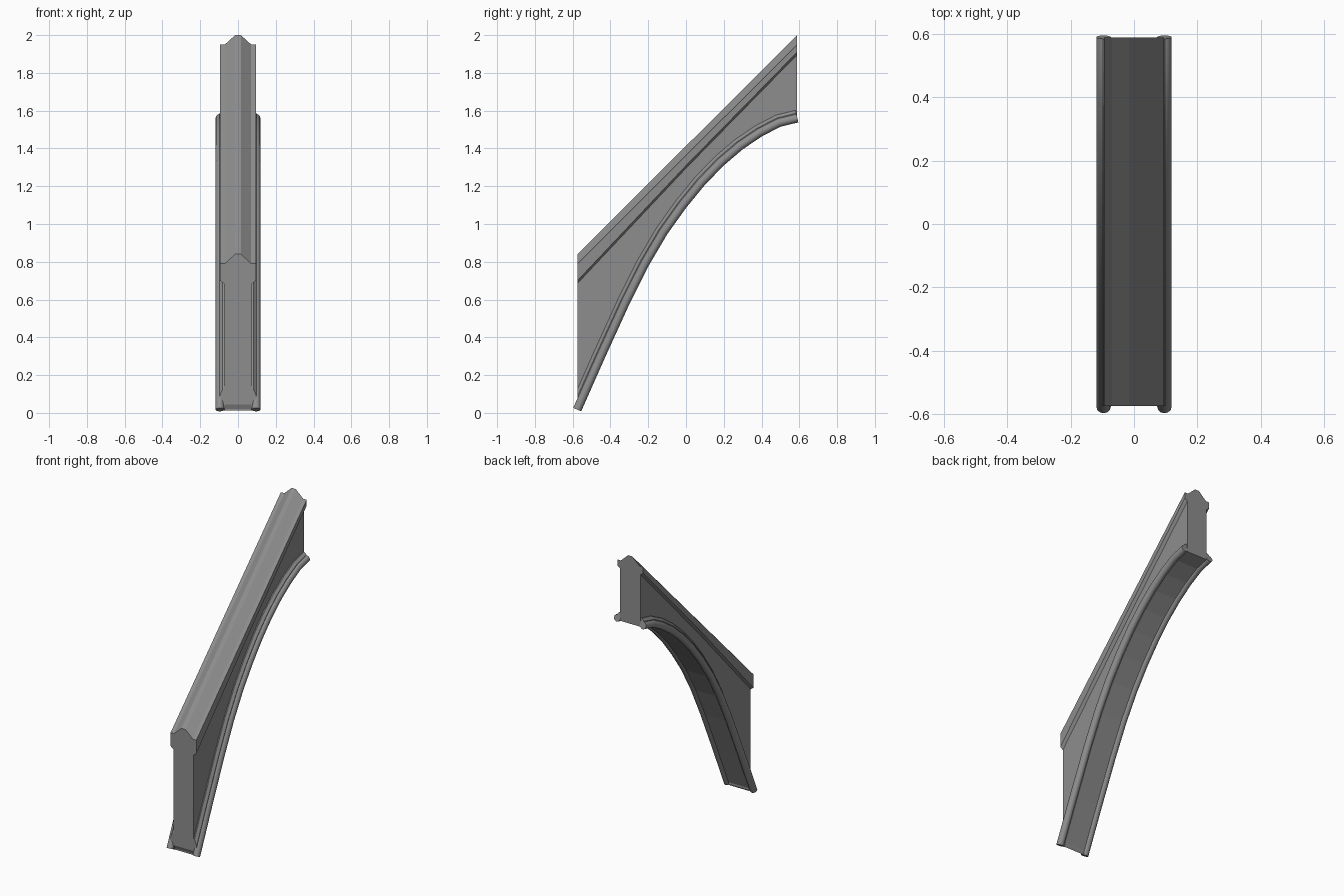
import bpy, bmesh, math
from mathutils import Vector

cube = bpy.data.objects.get("Cube")
if cube:
    bpy.data.objects.remove(cube, do_unlink=True)

stone = bpy.data.materials.new("grey_stone")
stone.use_nodes = True
GREY = (0.27, 0.27, 0.27, 1)
stone.diffuse_color = GREY
stone.node_tree.nodes["Principled BSDF"].inputs["Base Color"].default_value = GREY

FRONT, BACK = -0.575, 0.588
# lower edge of the arch as (y, z)
ARCH = [Vector(p) for p in [(-.555, .008), (-.43, .29), (-.3, .575), (-.2, .775), (-.1, .945),
        (0, 1.085), (.1, 1.207), (.2, 1.31), (.3, 1.395), (.4, 1.463), (.5, 1.515), (.595, 1.538)]]


def arch_normals():
    result = []
    for i in range(len(ARCH)):
        t = (ARCH[min(i + 1, len(ARCH) - 1)] - ARCH[max(i - 1, 0)]).normalized()
        result.append(Vector((-t.y, t.x)))
    return result


NORMALS = arch_normals()


def loft(name, rings, clip_front=None, clip_back=None, smooth=False):
    """Skin matching closed rings, cap both ends and trim to vertical planes."""
    bm = bmesh.new()
    loops = [[bm.verts.new(p) for p in ring] for ring in rings]
    n = len(loops[0])
    for a, b in zip(loops, loops[1:]):
        for i in range(n):
            j = (i + 1) % n
            bm.faces.new((a[i], a[j], b[j], b[i]))
    bm.faces.new(loops[0])
    bm.faces.new(loops[-1])
    for y, side in ((clip_front, -1), (clip_back, 1)):
        if y is not None:
            bmesh.ops.bisect_plane(bm, geom=bm.verts[:] + bm.edges[:] + bm.faces[:],
                                   plane_co=(0, y, 0), plane_no=(0, side, 0), clear_outer=True)
            bmesh.ops.holes_fill(bm, edges=[e for e in bm.edges if e.is_boundary])
    bmesh.ops.recalc_face_normals(bm, faces=bm.faces[:])
    mesh = bpy.data.meshes.new(name)
    bm.to_mesh(mesh)
    bm.free()
    mesh.materials.append(stone)
    obj = bpy.data.objects.new(name, mesh)
    bpy.context.collection.objects.link(obj)
    if smooth:
        bpy.ops.object.select_all(action='DESELECT')
        obj.select_set(True)
        bpy.context.view_layer.objects.active = obj
        bpy.ops.object.shade_smooth_by_angle(angle=math.radians(35))
    return obj


def sweep(name, profile, **options):
    """Sweep an (x, outward offset) profile along the arch."""
    rings = []
    for p, nrm in zip(ARCH, NORMALS):
        rings.append([(x, *(p + nrm * d)) for x, d in profile])
    return loft(name, rings, **options)


# wall between the arch and the coping
rings = []
for p, nrm in zip(ARCH, NORMALS):
    q = p + nrm * 0.01
    top = q.x + 1.36
    rings.append([(-.075, q.x, q.y), (.075, q.x, q.y), (.075, q.x, top), (-.075, q.x, top)])
wall = loft("wall", rings, clip_front=FRONT, clip_back=BACK)

# front edge of the wall, down to the foot
foot = [(-.575, .045), (-.56, .012), (-.555, .023), (-.555, .81), (-.575, .79)]
loft("wall_front", [[(x, y, z) for y, z in foot] for x in (-.075, .075)])


# sloping coping with a raised ridge
def coping_ring(y, peak, drop):
    half = [(.015, 0), (.07, -.05), (.095, -.05), (.095, -drop + .015), (.075, -drop)]
    outline = half + [(-x, z) for x, z in reversed(half)]
    return [(x, y, peak + z) for x, z in outline]


loft("coping", [coping_ring(FRONT, .84, .155), coping_ring(0, 1.413, .118),
                coping_ring(BACK, 2.0, .105)])

# round moulding and flat fillet along both sides of the arch
for side, label in ((1, "left"), (-1, "right")):
    roll = [(side * (.096 + .023 * math.cos(a)), .023 + .023 * math.sin(a))
            for a in (math.tau * k / 12 for k in range(12))]
    sweep("roll_moulding_" + label, roll, smooth=True)
    fillet = [(side * x, d) for x, d in ((.07, .012), (.098, .012), (.098, .05), (.082, .066), (.07, .066))]
    sweep("fillet_" + label, fillet, clip_front=FRONT, clip_back=BACK)
